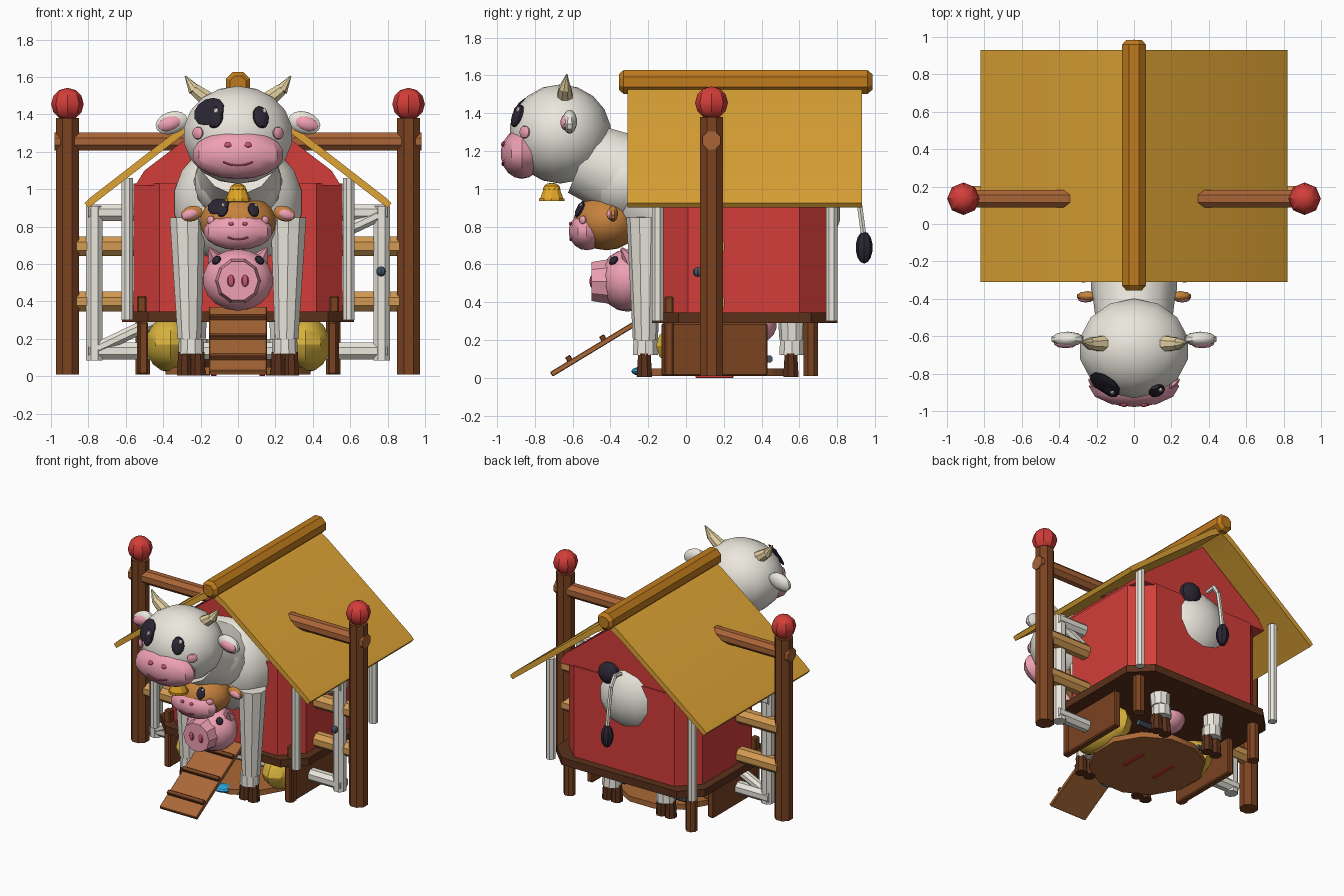
import bpy, bmesh, math
from mathutils import Vector, Matrix, Euler, Quaternion

if "Cube" in bpy.data.objects:
    bpy.data.objects.remove(bpy.data.objects["Cube"])

WOOD, DARK, LOG, PLANK = "7A4526", "5A3420", "D39A54", "A9683A"
RED, ROOF, RIDGE, WHITE = "D2403C", "DCA238", "BE7A22", "EAE6DC"
BEAM, PINK, ROSE, BLACK = "A8643A", "EE9FB2", "C4566E", "2E2A36"
HORN, GOLD, CALF, STEEL, HAY = "E2CFA0", "E3A62A", "C5813F", "4A5666", "DDB640"


def mat(h):
    m = bpy.data.materials.get(h)
    if not m:
        m = bpy.data.materials.new(h)
        m.diffuse_color = [(int(h[i:i + 2], 16) / 255) ** 2.2 for i in (0, 2, 4)] + [1]
        m.use_nodes = True
        m.node_tree.nodes["Principled BSDF"].inputs["Base Color"].default_value = m.diffuse_color
    return m


def finish(name, bm, col):
    bmesh.ops.recalc_face_normals(bm, faces=bm.faces)
    me = bpy.data.meshes.new(name)
    bm.to_mesh(me)
    bm.free()
    me.materials.append(mat(col))
    ob = bpy.data.objects.new(name, me)
    bpy.context.collection.objects.link(ob)
    return ob


def ell(name, loc, r, col, rot=(0, 0, 0), seg=14, rings=9):
    bm = bmesh.new()
    q = rot if isinstance(rot, Quaternion) else Euler(rot).to_quaternion()
    M = Matrix.Translation(loc) @ q.to_matrix().to_4x4() @ Matrix.Diagonal((*r, 1))
    bmesh.ops.create_uvsphere(bm, u_segments=seg, v_segments=rings, radius=1, matrix=M)
    return finish(name, bm, col)


def cyl(name, a, b, r1, col, r2=None, n=8):
    a, b = Vector(a), Vector(b)
    d = b - a
    bm = bmesh.new()
    M = Matrix.Translation((a + b) / 2) @ d.to_track_quat('Z', 'Y').to_matrix().to_4x4() \
        @ Matrix.Rotation(math.pi / n, 4, 'Z')
    bmesh.ops.create_cone(bm, cap_ends=True, segments=n, radius1=r1,
                          radius2=r1 if r2 is None else r2, depth=d.length, matrix=M)
    return finish(name, bm, col)


def box(name, loc, size, col, rot=(0, 0, 0), bevel=0.008):
    bm = bmesh.new()
    M = Matrix.Translation(loc) @ Euler(rot).to_matrix().to_4x4() @ Matrix.Diagonal((*size, 1))
    bmesh.ops.create_cube(bm, size=1, matrix=M)
    bmesh.ops.bevel(bm, geom=bm.edges[:], offset=bevel, segments=1, affect='EDGES')
    return finish(name, bm, col)


def prism(name, pts, lo, hi, col, axis='Z'):
    # extrude a closed outline along z, or (x, z) outline along y
    bm = bmesh.new()
    f = (lambda p, t: (p[0], p[1], t)) if axis == 'Z' else (lambda p, t: (p[0], t, p[1]))
    face = bm.faces.new([bm.verts.new(f(p, lo)) for p in pts])
    ex = bmesh.ops.extrude_face_region(bm, geom=[face])
    mv = Vector(f((0, 0), hi - lo))
    bmesh.ops.translate(bm, vec=mv, verts=[v for v in ex['geom'] if isinstance(v, bmesh.types.BMVert)])
    return finish(name, bm, col)


def tube(name, pts, r, col):
    for i, (a, b) in enumerate(zip(pts, pts[1:])):
        cyl(f"{name}_{i}", a, b, r, col, n=6)


def chamfered(x, y0, y1, c):
    return [(x, y0 + c), (x, y1 - c), (x - c, y1), (c - x, y1),
            (-x, y1 - c), (-x, y0 + c), (c - x, y0), (x - c, y0)]


def on(c, r, x, z):
    # point and facing on the front of an ellipsoid
    k = max(0, 1 - ((x - c[0]) / r[0]) ** 2 - ((z - c[2]) / r[2]) ** 2)
    p = Vector((x, c[1] - r[1] * math.sqrt(k), z))
    n = Vector([(p[i] - c[i]) / r[i] ** 2 for i in range(3)])
    return p, n.to_track_quat('-Y', 'Z')


def stick(name, c, r, x, z, w, h, col, t=0.015):
    p, q = on(c, r, x, z)
    return ell(name, p, (w, t, h), col, q, 10, 6)


# barn walls, gable, floor
prism("barn_walls", chamfered(.56, -.13, .74, .14), .33, 1.03, RED)
prism("barn_gable", [(-.55, 1.02), (.55, 1.02), (.5, 1.1), (0, 1.48), (-.5, 1.1)], -.1, .73, RED, 'Y')
prism("barn_floor", chamfered(.62, -.18, .8, .14), .29, .345, DARK)

# roof slabs and ridge
prism("roof", [(0, 1.555), (.1, 1.49), (.79, .955), (.82, .925), (.8, .9), (.1, 1.44), (0, 1.5),
               (-.1, 1.44), (-.8, .9), (-.82, .925), (-.79, .955), (-.1, 1.49)], -.31, .93, ROOF, 'Y')
cyl("ridge_beam", (0, -.33, 1.565), (0, .96, 1.565), .068, RIDGE)
for y0, y1 in ((-.33, -.355), (.96, .985)):
    cyl("ridge_cap", (0, y0, 1.565), (0, y1, 1.565), .068, RIDGE, .045)

# gate frame passing through the barn, cross beam and rails
cyl("cross_beam", (-.98, .135, 1.255), (.98, .135, 1.255), .052, BEAM)
for z in (.4, .695):
    cyl("log_rail", (-.9, .15, z), (.9, .15, z), .057, LOG)
for z in (.135, .875):
    cyl("gate_rail", (-.8, .125, z), (.8, .125, z), .048, WHITE)
cyl("gate_brace", (-.75, .11, .15), (.75, .11, .86), .036, WHITE)
ell("gate_bolt", (.765, .062, .56), (.026, .026, .026), STEEL, seg=8, rings=6)

for s in (-1, 1):
    # side posts with balls, gate uprights
    cyl("side_post", (s * .912, .135, .01), (s * .912, .135, 1.38), .066, WOOD)
    ell("post_ball", (s * .912, .135, 1.455), (.087, .087, .087), RED, seg=8, rings=6)
    cyl("gate_upright", (s * .768, .12, .085), (s * .768, .12, .91), .048, WHITE)
    # corner pillars, stilts and side panels
    for y in (-.15, .77):
        cyl("corner_pillar", (s * .592, y, .3), (s * .592, y, 1.06), .033, WHITE)
    cyl("back_stilt", (s * .51, .66, .01), (s * .51, .66, .3), .042, WOOD)
    box("front_stilt", (s * .515, -.09, .22), (.05, .05, .42), WOOD)
    box("side_panel", (s * .505, .15, .15), (.05, .56, .28), WOOD)
    # hay and cart axle under the floor
    ell("hay", (s * .36, .1, .17), (.14, .26, .15), HAY, seg=10, rings=8)
    cyl("axle", (s * .3, -.02, .1), (s * .41, -.02, .1), .025, STEEL)
    cyl("back_axle", (s * .2, .44, .1), (s * .33, .44, .1), .02, STEEL)
    # floor slats, red runners
    box("red_runner", (s * .13, .15, .008), (.03, .2, .016), RED, bevel=.003)
cyl("round_base", (0, .14, .01), (0, .14, .05), .4, PLANK, n=12)
box("front_board", (0, -.11, .36), (.72, .04, .09), PLANK)
ell("water", (.03, -.23, .035), (.07, .06, .025), "2FA4DC", seg=10, rings=6)

# ramp with cleats
a0 = math.atan2(.34, .56)
box("ramp", (0, -.43, .19), (.31, .66, .028), PLANK, (a0, 0, 0), .004)
for t in (-.21, .0, .2):
    box("ramp_cleat", (0, -.44 + t * math.cos(a0), .212 + t * math.sin(a0)), (.305, .03, .028),
        WOOD, (a0, 0, 0), .004)

# cow body
ell("shoulders", (0, -.08, .93), (.355, .29, .34), WHITE)
ell("barrel", (0, .22, .92), (.33, .5, .32), WHITE)
ell("rump", (0, .53, .89), (.31, .29, .3), WHITE)
ell("rump_patch", (.12, .745, 1.06), (.085, .06, .08), BLACK, seg=10, rings=6)
cyl("neck", (0, -.16, 1.0), (0, -.55, 1.16), .25, WHITE, .2, 14)
ell("chest", (0, -.3, 1.04), (.24, .24, .22), WHITE)
ell("belly_bag", (0, .36, .28), (.12, .12, .1), PINK)

for s in (-1, 1):
    # cow legs with split hooves
    for y, top in ((-.215, .85), (.56, .7)):
        x = s * (.25 if y < 0 else .225)
        cyl("upper_leg", (x + s * .01, y, .2), (x + s * .02, y, top), .066, WHITE, .1, 10)
        cyl("ankle", (x, y, .12), (x, y, .2), .07, WHITE, .066, 10)
        for d in (-.036, .036):
            cyl("hoof", (x + d, y - .005, .005), (x + d, y - .005, .13), .044, DARK, .036)

# tail
tube("tail", [(0, .78, 1.1), (0, .85, 1.11), (0, .895, 1.04), (0, .92, .9), (0, .94, .75)], .016, WHITE)
ell("tail_tuft", (0, .942, .69), (.045, .045, .085), BLACK, seg=8, rings=7)


def cattle_head(tag, c, r, mc, mr, col, k):
    # shared cow and calf head: skull, muzzle, face details, ears
    ell(tag + "_head", c, r, col)
    ell(tag + "_muzzle", mc, mr, PINK, seg=12)
    for s in (-1, 1):
        ex, ez = c[0] + s * .122 * k, c[2] + .095 * k
        stick(tag + "_eye", c, r, ex, ez, .046 * k, .064 * k, BLACK, .024 * k)
        p, q = on(c, r, ex + .012 * k, ez + .025 * k)
        ell(tag + "_glint", p + q @ Vector((0, -.02 * k, 0)), (.013 * k, .01 * k, .015 * k), WHITE, q, 8, 5)
        stick(tag + "_cheek", c, r, s * .215 * k, c[2] + .01, .038 * k, .034 * k, PINK, .016)
        stick(tag + "_nostril", mc, mr, s * .055 * k, mc[2] + mr[2] * .4, .021 * k, .015 * k, ROSE, .01)
        e = Vector((s * (r[0] + .055 * k), c[1] + .05 * k, c[2] + .065 * k))
        ell(tag + "_ear", e, (.092 * k, .04 * k, .06 * k), col, (0, s * .3, 0), 10, 7)
        ell(tag + "_inner_ear", e + Vector((s * .01, -.02 * k, -.004)), (.068 * k, .03 * k, .04 * k),
            PINK, (0, s * .3, 0), 10, 7)
    stick(tag + "_eye_patch", c, r, -.155 * k, c[2] + .125 * k, .095 * k, .085 * k, BLACK)
    tube(tag + "_smile", [on(mc, mr, x * k, mc[2] - mr[2] * .45 + 3 * x * x * k)[0]
                          for x in (-.08, -.04, 0, .04, .08)], .006, ROSE)


cattle_head("cow", (0, -.665, 1.29), (.3, .27, .262), (0, -.868, 1.185), (.245, .112, .132), WHITE, 1)
cattle_head("calf", (0, -.42, .825), (.21, .175, .15), (0, -.525, .775), (.185, .095, .1), CALF, .68)

# horns
for s in (-1, 1):
    cyl("horn", (s * .15, -.64, 1.47), (s * .235, -.64, 1.535), .048, HORN, .034)
    cyl("horn_tip", (s * .232, -.64, 1.53), (s * .282, -.63, 1.605), .035, HORN, .004)

# bell on strap
cyl("bell", (0, -.71, .945), (0, -.71, 1.0), .066, GOLD, .045, 10)
ell("bell_top", (0, -.71, 1.0), (.046, .046, .032), GOLD, seg=10, rings=6)
cyl("bell_rim", (0, -.71, .935), (0, -.71, .95), .07, GOLD, n=10)

# pig
pc, pr = (0, -.31, .515), (.192, .15, .165)
ell("pig_head", pc, pr, PINK)
cyl("pig_snout", (0, -.4, .51), (0, -.5, .51), .125, PINK, .108, 10)
for s in (-1, 1):
    ell("pig_nostril", (s * .038, -.5, .51), (.02, .01, .032), ROSE, seg=8, rings=6)
    stick("pig_eye", pc, pr, s * .115, .62, .026, .028, BLACK, .018)
    cyl("pig_ear", (s * .12, -.29, .62), (s * .155, -.34, .685), .05, PINK, .008, 6)

# smooth curved parts, keep sharp edges
bpy.ops.object.select_all(action='SELECT')
bpy.context.view_layer.objects.active = bpy.context.collection.objects[0]
bpy.ops.object.shade_smooth_by_angle(angle=math.radians(32))
